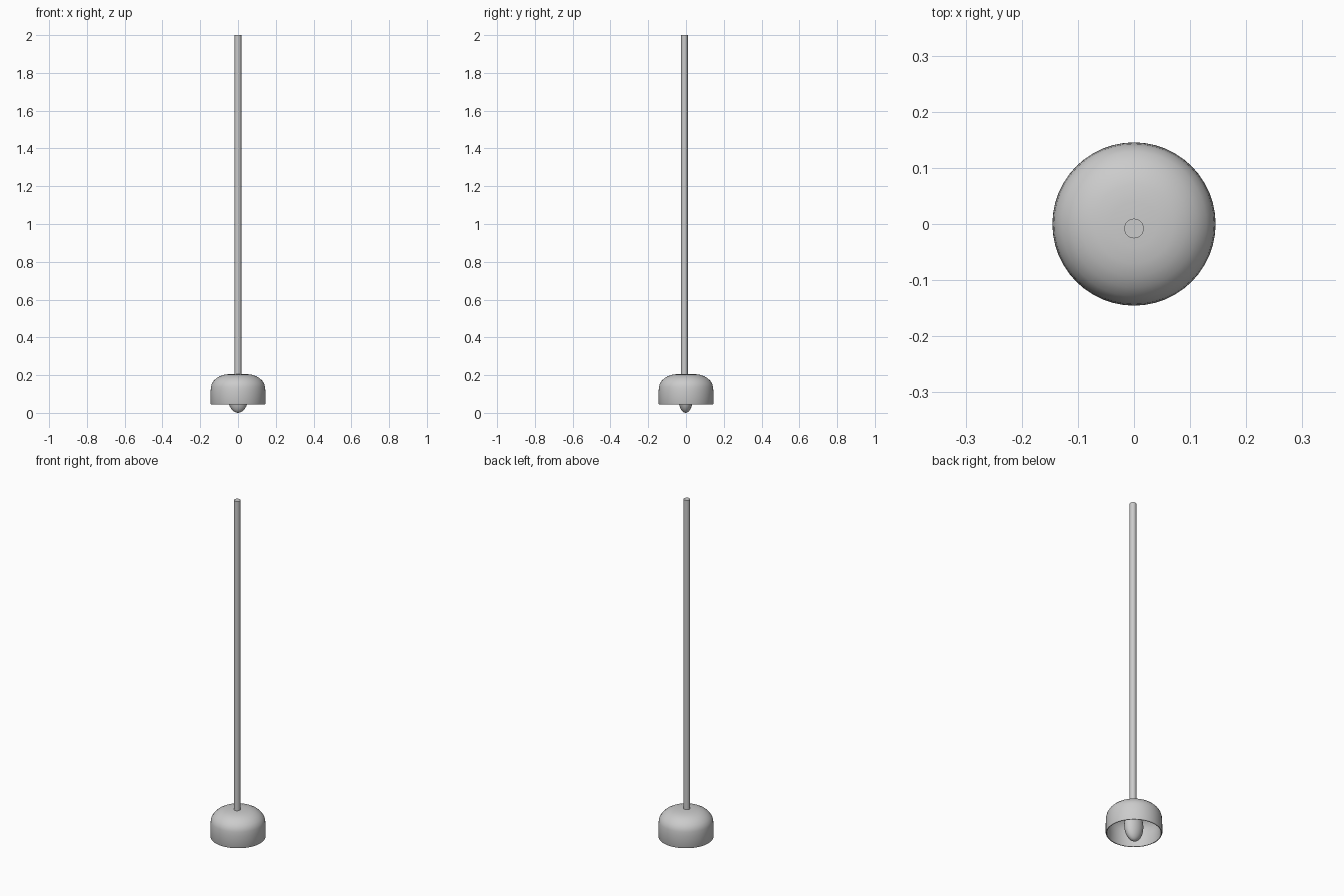
import bpy, bmesh, math

if "Cube" in bpy.data.objects:
    bpy.data.objects.remove(bpy.data.objects["Cube"])

SEGMENTS = 48


def lathe(name, profile, location=(0, 0, 0), scale=(1, 1, 1), segments=SEGMENTS, angle=40):
    """Spin an (r, z) profile around the z axis into a smooth object."""
    bm = bmesh.new()
    verts = [bm.verts.new((r, 0, z)) for r, z in profile]
    edges = [bm.edges.new(pair) for pair in zip(verts, verts[1:])]
    bmesh.ops.spin(bm, geom=verts + edges, cent=(0, 0, 0), axis=(0, 0, 1),
                   angle=math.tau, steps=segments)
    bmesh.ops.remove_doubles(bm, verts=bm.verts, dist=0.0002)
    bmesh.ops.recalc_face_normals(bm, faces=bm.faces)
    mesh = bpy.data.meshes.new(name)
    bm.to_mesh(mesh)
    bm.free()
    obj = bpy.data.objects.new(name, mesh)
    bpy.context.collection.objects.link(obj)
    obj.location = location
    obj.scale = scale
    bpy.ops.object.select_all(action='DESELECT')
    obj.select_set(True)
    bpy.context.view_layer.objects.active = obj
    bpy.ops.object.shade_smooth_by_angle(angle=math.radians(angle))
    return obj


# Hollow shade: domed outside, rounded lip, matching inner wall
outer = [(0, 0.207), (0.04, 0.206), (0.07, 0.203), (0.093, 0.196), (0.113, 0.185),
         (0.129, 0.170), (0.139, 0.154), (0.143, 0.138), (0.145, 0.115),
         (0.1455, 0.050), (0.1435, 0.045)]
inner = [(0.1395, 0.045), (0.138, 0.048), (0.138, 0.115), (0.136, 0.138),
         (0.131, 0.152), (0.122, 0.167), (0.108, 0.180), (0.090, 0.190),
         (0.068, 0.197), (0, 0.200)]
lathe("shade", outer + inner)

# Bulb: an egg that is flatter from front to back
steps = 16
bulb = [(math.sin(math.pi * i / steps), -math.cos(math.pi * i / steps))
        for i in range(steps + 1)]
lathe("bulb", bulb, (0, -0.002, 0.088), (0.055, 0.04, 0.088), 32)

# Socket holding the bulb under the dome
lathe("socket", [(0, 0.158), (0.018, 0.158), (0.018, 0.202), (0, 0.202)],
      (0, -0.004, 0), segments=24)

# Hanging rod, set slightly towards the front
lathe("hanging_rod", [(0, 0.202), (0.0175, 0.202), (0.0175, 2.0), (0, 2.0)],
      (0, -0.008, 0), segments=32)
